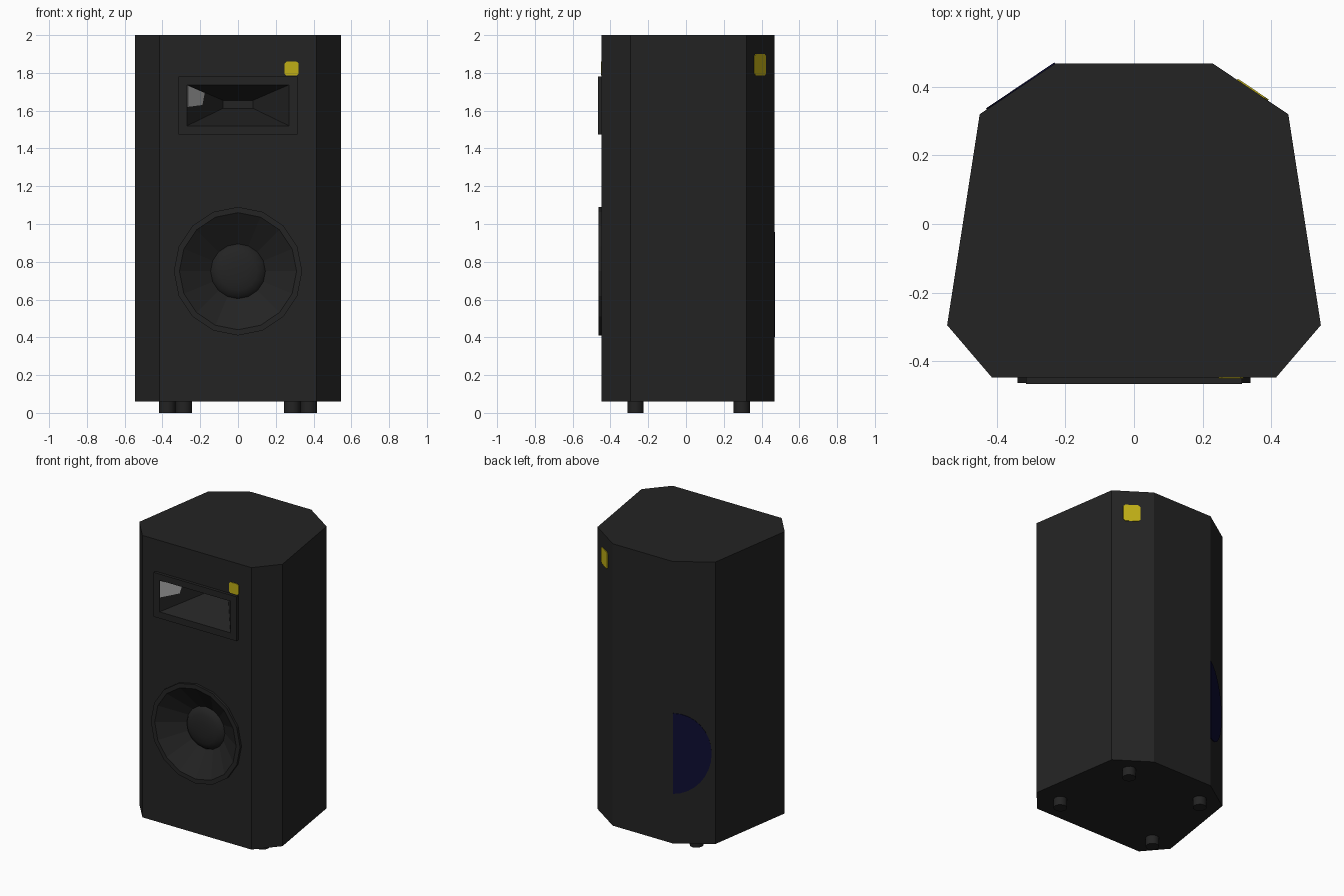
import bpy, bmesh, math
from mathutils import Vector

if "Cube" in bpy.data.objects:
    bpy.data.objects.remove(bpy.data.objects["Cube"])


def material(name, rgb):
    m = bpy.data.materials.new(name)
    m.diffuse_color = (*rgb, 1)
    m.use_nodes = True
    m.node_tree.nodes["Principled BSDF"].inputs["Base Color"].default_value = m.diffuse_color
    return m


BLACK = material("black_cabinet", (0.017, 0.017, 0.017))
YELLOW = material("yellow_label", (0.52, 0.42, 0.008))
BLUE = material("dark_blue", (0.004, 0.004, 0.033))
GREY = material("light_grey", (0.45, 0.45, 0.45))


def finish(name, bm, mat):
    me = bpy.data.meshes.new(name)
    bm.to_mesh(me)
    bm.free()
    ob = bpy.data.objects.new(name, me)
    bpy.context.collection.objects.link(ob)
    me.materials.append(mat)
    return ob


def skin(name, loops, mat):
    """Bridge equal loops in order and cap the last one."""
    bm = bmesh.new()
    rings = [[bm.verts.new(p) for p in loop] for loop in loops]
    for a, b in zip(rings, rings[1:]):
        n = len(a)
        for i in range(n):
            j = (i + 1) % n
            bm.faces.new((a[i], a[j], b[j], b[i]))
    bm.faces.new(rings[-1])
    return finish(name, bm, mat)


def circle(r, y, n=16, cz=0.75):
    return [(r * math.cos(2 * math.pi * i / n), y, cz + r * math.sin(2 * math.pi * i / n))
            for i in range(n)]


def rect(hx, z0, z1, y):
    return [(-hx, y, z0), (hx, y, z0), (hx, y, z1), (-hx, y, z1)]


def plate(name, p0, p1, outline, mat):
    """Thin plate on the upright wall running p0 -> p1 (left to right seen from outside)."""
    p0, p1 = Vector((*p0, 0)), Vector((*p1, 0))
    u = (p1 - p0).normalized()
    n = Vector((u.y, -u.x, 0)) * 0.004
    pts = [p0 + u * s + Vector((0, 0, z)) for s, z in outline]
    return skin(name, [pts, [p + n for p in pts]], mat)


def clipped_box(s0, s1, z0, z1, c):
    return [(s0 + c, z0), (s1 - c, z0), (s1, z0 + c), (s1, z1 - c),
            (s1 - c, z1), (s0 + c, z1), (s0, z1 - c), (s0, z0 + c)]


# Cabinet: eight-sided prism, front panel filled around the two driver openings
FRONT_Y = -0.447
half = [(0.415, FRONT_Y), (0.545, -0.295), (0.45, 0.32), (0.23, 0.468)]
outline = half + [(-x, y) for x, y in reversed(half)]
bm = bmesh.new()
low = [bm.verts.new((x, y, 0.06)) for x, y in outline]
top = [bm.verts.new((x, y, 2.0)) for x, y in outline]
bm.faces.new(top)
bm.faces.new(low[::-1])
for i in range(7):
    bm.faces.new((low[i], low[i + 1], top[i + 1], top[i]))
edges = [bm.edges.new((low[7], low[0])) if not bm.edges.get((low[7], low[0])) else bm.edges.get((low[7], low[0])),
         bm.edges.get((top[7], top[0])), bm.edges.get((low[0], top[0])), bm.edges.get((low[7], top[7]))]
for hole in (circle(0.325, FRONT_Y), rect(0.29, 1.5, 1.757, FRONT_Y)):
    vs = [bm.verts.new(p) for p in hole]
    edges += [bm.edges.new((vs[i - 1], vs[i])) for i in range(len(vs))]
panel = bmesh.ops.triangle_fill(bm, edges=edges, use_beauty=True, use_dissolve=False)
for f in panel["geom"]:
    if isinstance(f, bmesh.types.BMFace):
        f.normal_update()
        if f.normal.y > 0:
            f.normal_flip()
finish("cabinet", bm, BLACK)

# Woofer: raised rim and sunken cone
skin("woofer_cone", [circle(0.34, FRONT_Y), circle(0.34, -0.463), circle(0.31, -0.463),
                     circle(0.145, -0.35)], BLACK)
# Dust cap dome
cap = skin("dust_cap", [circle(0.145 * math.cos(a), -0.35 - 0.04 * math.sin(a))
                        for a in (0, 0.4, 0.8, 1.2)], BLACK)
for p in cap.data.polygons:
    p.use_smooth = True

# Horn: raised frame, flared walls and throat
HORN_Y, THROAT_Y = -0.467, -0.22
skin("horn", [rect(0.315, 1.475, 1.78, FRONT_Y), rect(0.315, 1.475, 1.78, HORN_Y),
              rect(0.27, 1.52, 1.737, HORN_Y), rect(0.08, 1.612, 1.655, THROAT_Y)], BLACK)

# Pale patch on the left horn wall
wall = [Vector((-0.27 + 0.19 * f, HORN_Y + 0.247 * f, z))
        for f, z in ((0.01, 1.733), (0.01, 1.62), (0.42, 1.63), (0.48, 1.694))]
skin("horn_wall_patch", [wall, [p + Vector((0.0024, -0.0018, 0)) for p in wall]], GREY)

# Yellow labels on the front and the rear right corner
plate("front_label", (0, FRONT_Y), (1, FRONT_Y), clipped_box(0.247, 0.32, 1.785, 1.86, 0.01), YELLOW)
plate("rear_label", half[2], half[3], clipped_box(0.072, 0.18, 1.785, 1.9, 0.012), YELLOW)

# Blue half disc on the rear left corner
arc = [(0.24 * math.cos(a), 0.68 + 0.277 * math.sin(a))
       for a in (math.pi * (i / 16 - 0.5) for i in range(17))]
plate("rear_half_disc", (-0.23, 0.468), (-0.45, 0.32), arc, BLUE)

# Feet
for side in (-1, 1):
    for label, x, y in (("front", 0.375, -0.268), ("rear", 0.287, 0.295)):
        bpy.ops.mesh.primitive_cylinder_add(vertices=12, radius=0.043, depth=0.06,
                                            location=(side * x, y, 0.03))
        foot = bpy.context.object
        foot.name = f"{label}_foot"
        foot.data.materials.append(BLACK)
        bpy.ops.object.shade_smooth_by_angle(angle=math.radians(40))
